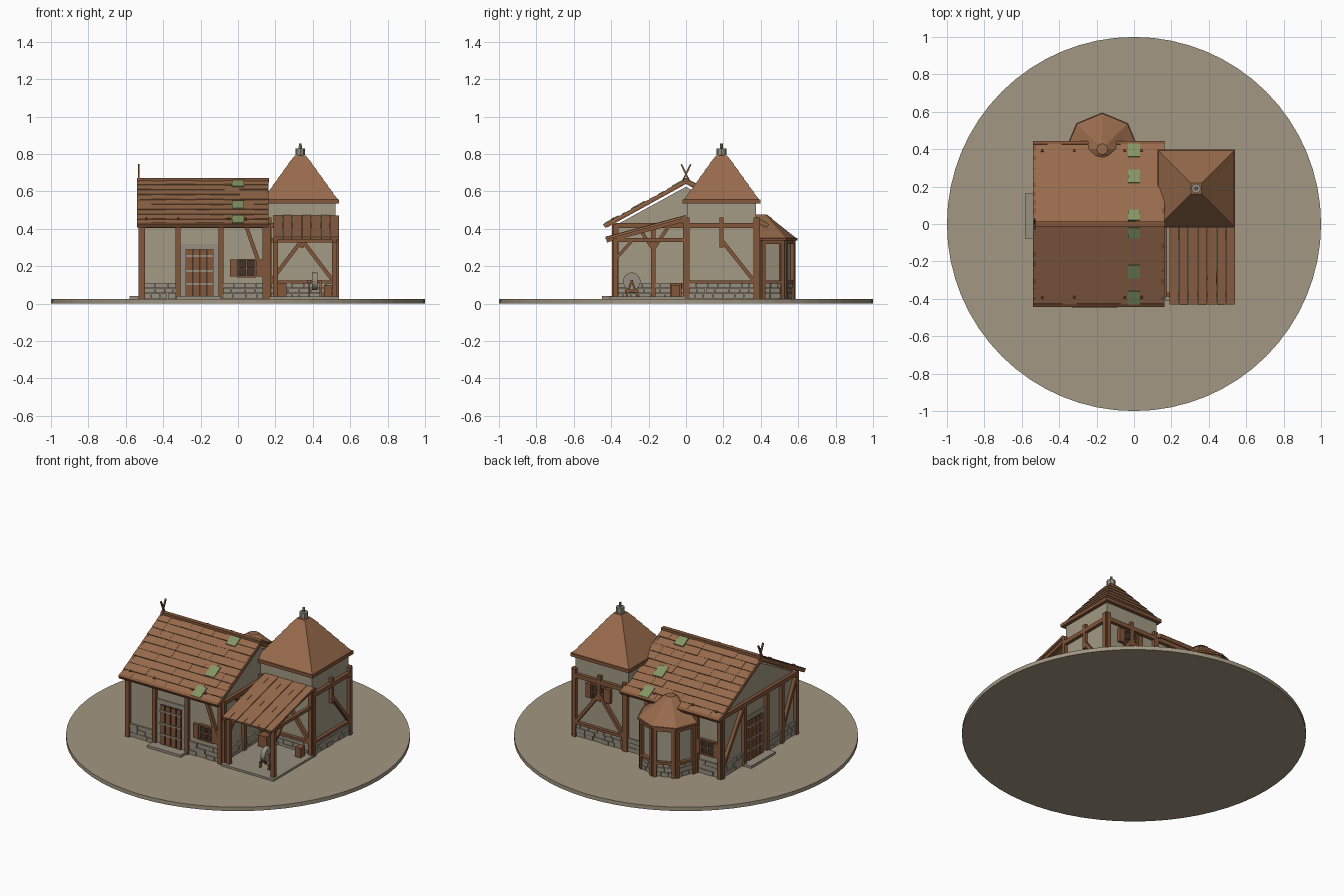
import bpy, bmesh, math, random
from mathutils import Vector, Matrix

random.seed(4)
if "Cube" in bpy.data.objects:
    bpy.data.objects.remove(bpy.data.objects["Cube"])


def material(name, r, g, b):
    m = bpy.data.materials.new(name)
    m.use_nodes = True
    m.diffuse_color = (r, g, b, 1)
    m.node_tree.nodes["Principled BSDF"].inputs["Base Color"].default_value = (r, g, b, 1)
    return m


EARTH = material("earth", .36, .31, .225)
PLASTER = material("plaster", .37, .325, .235)
TIMBER = material("timber", .23, .095, .043)
SHINGLE = material("shingle", .31, .145, .072)
STONE = material("stone", .31, .275, .215)
MOSS = material("moss", .23, .3, .125)
DARK = material("dark gap", .05, .035, .025)


def done(name, bm, mat):
    bmesh.ops.recalc_face_normals(bm, faces=bm.faces)
    me = bpy.data.meshes.new(name)
    bm.to_mesh(me)
    bm.free()
    me.materials.append(mat)
    bpy.context.collection.objects.link(bpy.data.objects.new(name, me))


def beam(bm, a, b, n, w=.026, d=.024):
    """Box from a to b, w wide, d deep along the normal n."""
    a, b, n = Vector(a), Vector(b), Vector(n).normalized()
    axis = b - a
    side = n.cross(axis).normalized()
    m = Matrix((side * w, n * d, axis)).transposed().to_4x4()
    m.translation = (a + b) / 2
    bmesh.ops.create_cube(bm, size=1, matrix=m)


def box(bm, x0, x1, y0, y1, z0, z1):
    m = Matrix.Translation(((x0 + x1) / 2, (y0 + y1) / 2, (z0 + z1) / 2))
    bmesh.ops.create_cube(bm, size=1, matrix=m @ Matrix.Diagonal((x1 - x0, y1 - y0, z1 - z0, 1)))


def cone(bm, sides, r1, r2, x, y, z0, z1, turn=0):
    m = Matrix.Translation((x, y, (z0 + z1) / 2)) @ Matrix.Rotation(turn, 4, 'Z')
    bmesh.ops.create_cone(bm, cap_ends=True, segments=sides, radius1=r1, radius2=r2,
                          depth=z1 - z0, matrix=m)


class Wall:
    """A vertical wall face; s runs along it, z is up."""
    def __init__(self, p, q):
        self.p = Vector((*p, 0))
        self.len = (Vector((*q, 0)) - self.p).length
        self.d = (Vector((*q, 0)) - self.p).normalized()
        self.n = Vector((self.d.y, -self.d.x, 0))

    def at(self, s, z, out=0):
        return self.p + self.d * s + self.n * out + Vector((0, 0, z))

    def bar(self, bm, s0, z0, s1, z1, w=.026, d=.03, out=.006):
        beam(bm, self.at(s0, z0, out), self.at(s1, z1, out), self.n, w, d)

    def plate(self, bm, s0, s1, z0, z1, d=.008):
        self.bar(bm, (s0 + s1) / 2, z0, (s0 + s1) / 2, z1, s1 - s0, d, d / 2)

    def plinth(self, bm, s0=0, s1=None):
        s1 = s1 or self.len
        for row in range(3):
            s, z = s0, .028 + row * .028
            while s < s1 - .01:
                e = min(s1, s + random.uniform(.035, .075))
                self.plate(bm, s + .0015, e - .0015, z, z + .026, random.uniform(.008, .014))
                s = e


front, right = Wall((-.51, -.375), (.155, -.375)), Wall((.155, -.375), (.155, .375))
back, left = Wall((.155, .375), (-.51, .375)), Wall((-.51, .375), (-.51, -.375))
t_front, t_right = Wall((.165, .005), (.52, .005)), Wall((.52, .005), (.52, .375))
t_back = Wall((.52, .375), (.165, .375))
BX, BY = -.17, .4
ring = [(BX + .165 * math.cos(k * math.pi / 4), BY + .165 * math.sin(k * math.pi / 4)) for k in range(5)]
bay = [Wall(ring[k], ring[k + 1]) for k in range(4)]

# Ground disc, floor and steps
bm = bmesh.new()
cone(bm, 64, 1, 1, 0, 0, 0, .025)
done("ground", bm, EARTH)
bm = bmesh.new()
box(bm, .165, .54, -.41, .01, .02, .038)
box(bm, -.33, -.09, -.45, -.37, .02, .04)
box(bm, -.58, -.5, -.08, .165, .02, .04)
done("floor_and_steps", bm, STONE)

# Plaster bodies
bm = bmesh.new()
profile = [(-.375, .02), (.375, .02), (.375, .42), (0, .625), (-.375, .42)]
face = bm.faces.new([bm.verts.new((-.51, y, z)) for y, z in profile])
ext = bmesh.ops.extrude_face_region(bm, geom=[face])["geom"]
bmesh.ops.translate(bm, vec=(.665, 0, 0), verts=[v for v in ext if isinstance(v, bmesh.types.BMVert)])
done("house_walls", bm, PLASTER)
bm = bmesh.new()
box(bm, .145, .52, .005, .375, .02, .545)
done("tower_walls", bm, PLASTER)
bm = bmesh.new()
cone(bm, 8, .165, .165, BX, BY, .02, .35)
done("bay_walls", bm, PLASTER)

# Stone footing
bm = bmesh.new()
front.plinth(bm, 0, .19)
front.plinth(bm, .42)
left.plinth(bm, 0, .22)
left.plinth(bm, .45)
right.plinth(bm, 0, .375)
back.plinth(bm, 0, .16)
back.plinth(bm, .49)
for w in (t_front, t_right, t_back, *bay):
    w.plinth(bm)
done("stone_footing", bm, STONE)

# Timber framing
bm = bmesh.new()
for w, posts in ((front, (0, .19, .42, .655)), (back, (0, .15, .5, .665)),
                 (left, (0, .22, .45, .6, .75)), (right, (0, .2, .375))):
    for s in posts:
        w.bar(bm, s, .025, s, .425)
    w.bar(bm, 0, .418, w.len, .418)
front.bar(bm, .555, .41, .65, .14, .02)
left.bar(bm, .61, .12, .74, .39, .02)
left.bar(bm, .02, .12, .2, .39, .02)
for s in (.12, .28):
    right.bar(bm, .2, .29, s, .41, .018)
for w in (t_front, t_right, t_back):
    mid = w.len / 2
    for s in (0, w.len):
        w.bar(bm, s, .025, s, .46)
    w.bar(bm, mid, .3, mid, .46, .022)
    w.bar(bm, 0, .418, w.len, .418)
    w.bar(bm, 0, .115, w.len, .115, .016)
    w.bar(bm, mid, .34, w.len - .01, .12, .02)
    if w is not t_right:
        w.bar(bm, mid, .34, .01, .12, .02)
for w in bay:
    for s in (.008, w.len - .008):
        w.bar(bm, s, .025, s, .345, .02)
    w.bar(bm, 0, .33, w.len, .33, .022)
    w.bar(bm, 0, .115, w.len, .115, .016)
done("timber_frame", bm, TIMBER)

# Doors
wood, gap, pale = bmesh.new(), bmesh.new(), bmesh.new()
for w, s in ((front, .305), (left, .335)):
    w.plate(pale, s - .11, s + .11, .03, .32, .006)
    w.plate(gap, s - .075, s + .075, .04, .292, .008)
    for i in range(4):
        c = s - .057 + i * .038
        w.plate(wood, c - .015, c + .015, .04, .29, .016)
    for z in (.1, .17, .25):
        w.plate(pale, s - .075, s + .075, z, z + .01, .02)

# Windows with shutters
for w, s, z in ((front, .555, .19), (back, .58, .2), (t_back, .17, .345)):
    w.plate(gap, s - .042, s + .042, z - .045, z + .045, .009)
    for e in (-.045, 0, .045):
        w.bar(wood, s + e, z - .05, s + e, z + .05, .009, .02, .008)
        w.bar(wood, s - .05, z + e, s + .05, z + e, .009, .02, .008)
    for e in (-.07, .07):
        w.plate(wood, s + e - .018, s + e + .018, z - .045, z + .045, .02)
done("door_and_window_wood", wood, TIMBER)
done("door_and_window_gaps", gap, DARK)
done("door_surrounds", pale, STONE)

# Main roof: staggered shingle courses, moss, edge boards
shingles, moss, trim = bmesh.new(), bmesh.new(), bmesh.new()
ROWS, COLS, X0, X1 = 9, 9, -.54, .163
for side in (-1, 1):
    eave, ridge = Vector((0, side * .43, .42)), Vector((0, 0, .657))
    u = (ridge - eave).normalized()
    n = Vector((0, -side * -u.z, abs(u.y)))
    step = (ridge - eave).length / ROWS
    for r in range(ROWS):
        for c in range(COLS):
            dx = (X1 - X0) / COLS
            o = eave + u * step * (r + .5) + n * random.uniform(0, .003)
            beam(shingles, o + Vector((X0 + c * dx, 0, 0)), o + Vector((X0 + c * dx + dx, 0, 0)),
                 n + u * .07, step * 1.12, .012)
    for x, y in ((-.505, .39), (-.155, .25), (-.22, .043)):
        o = eave.lerp(ridge, 1 - y / .43) + n * .009
        beam(moss, o - Vector((.033, 0, 0)), o + Vector((.033, 0, 0)), n, .08 if y > .1 else .065, .009)
    for x in (X0 + .008, X1 - .008):
        off = Vector((x, 0, 0)) - n * .004
        beam(trim, eave + off, ridge + off, n, .016, .022)
    beam(trim, eave + Vector((X0, 0, 0)), eave + Vector((X1, 0, 0)), n, .018, .022)
    for x in (-.49, -.32, -.05, .04):
        o = eave.lerp(ridge, .1) + Vector((x, 0, 0))
        beam(trim, o, o + n * .016, u, .014, .012)
    # crossed gable horns
    beam(trim, (-.53, side * .025, .64), (-.53, -side * .025, .745), (1, 0, 0), .009, .009)
box(trim, X0, X1 + .004, -.014, .014, .648, .672)
done("roof_shingles", shingles, SHINGLE)
done("roof_moss", moss, MOSS)
done("roof_trim", trim, TIMBER)

# Tower roof and bay roof in overlapping tiers
bm, R2, quarter = bmesh.new(), math.sqrt(2), math.pi / 4
TX, TY = .333, .19
for i in range(6):
    h, z = .205 - i * .028, .553 + i * .039
    cone(bm, 4, h * R2, (h - .036) * R2, TX, TY, z, z + .044, quarter)
done("tower_roof", bm, SHINGLE)
bm = bmesh.new()
cone(bm, 4, .208 * R2, .208 * R2, TX, TY, .535, .556, quarter)
done("tower_eave", bm, TIMBER)
bm = bmesh.new()
box(bm, TX - .016, TX + .016, TY - .016, TY + .016, .77, .8)
cone(bm, 8, .026, .026, TX, TY, .795, .83)
cone(bm, 8, .009, .007, TX, TY, .83, .857)
done("tower_finial", bm, STONE)
bm = bmesh.new()
for i in range(4):
    r, z = .193 - i * .038, .348 + i * .03
    cone(bm, 8, r, r - .046, BX, BY, z, z + .036)
cone(bm, 8, .062, .03, BX, BY, .455, .478)
done("bay_roof", bm, SHINGLE)
bm = bmesh.new()
cone(bm, 8, .196, .196, BX, BY, .338, .35)
done("bay_eave", bm, TIMBER)

# Lean-to: planked roof on posts
bm = bmesh.new()
for i in range(7):
    x = .214 + i * .0505
    beam(bm, (x, -.43, .35), (x, 0, .466), (0, -.26, 1), .048, .012 + .004 * (i % 2))
done("lean_to_roof", bm, SHINGLE)
bm = bmesh.new()
for x in (.2, .515):
    box(bm, x - .013, x + .013, -.39, -.364, .03, .35)
    beam(bm, (x, -.425, .337), (x, 0, .45), (0, -.26, 1), .022, .02)
    box(bm, x - .011, x + .011, -.39, .005, .33, .35)
    beam(bm, (x, -.375, .24), (x, -.29, .335), (1, 0, 0), .016, .016)
box(bm, .18, .535, -.389, -.365, .328, .35)
done("lean_to_frame", bm, TIMBER)

# Grindstone, its stand, and crates
bm = bmesh.new()
bmesh.ops.create_cone(bm, cap_ends=True, segments=20, radius1=.047, radius2=.047, depth=.03,
                      matrix=Matrix.Translation((.41, -.29, .12)) @ Matrix.Rotation(math.pi / 2, 4, 'Y'))
done("grindstone", bm, STONE)
bm = bmesh.new()
box(bm, .37, .45, -.296, -.284, .114, .126)
for x in (.376, .436):
    box(bm, x, x + .01, -.325, -.255, .06, .075)
    for y in (-.32, -.26):
        beam(bm, (x + .005, y, .035), (x + .005, -.29, .125), (1, 0, 0), .01, .01)
box(bm, .2, .26, -.085, -.025, .035, .11)
box(bm, .46, .5, -.08, -.035, .035, .1)
done("stand_and_crates", bm, TIMBER)
